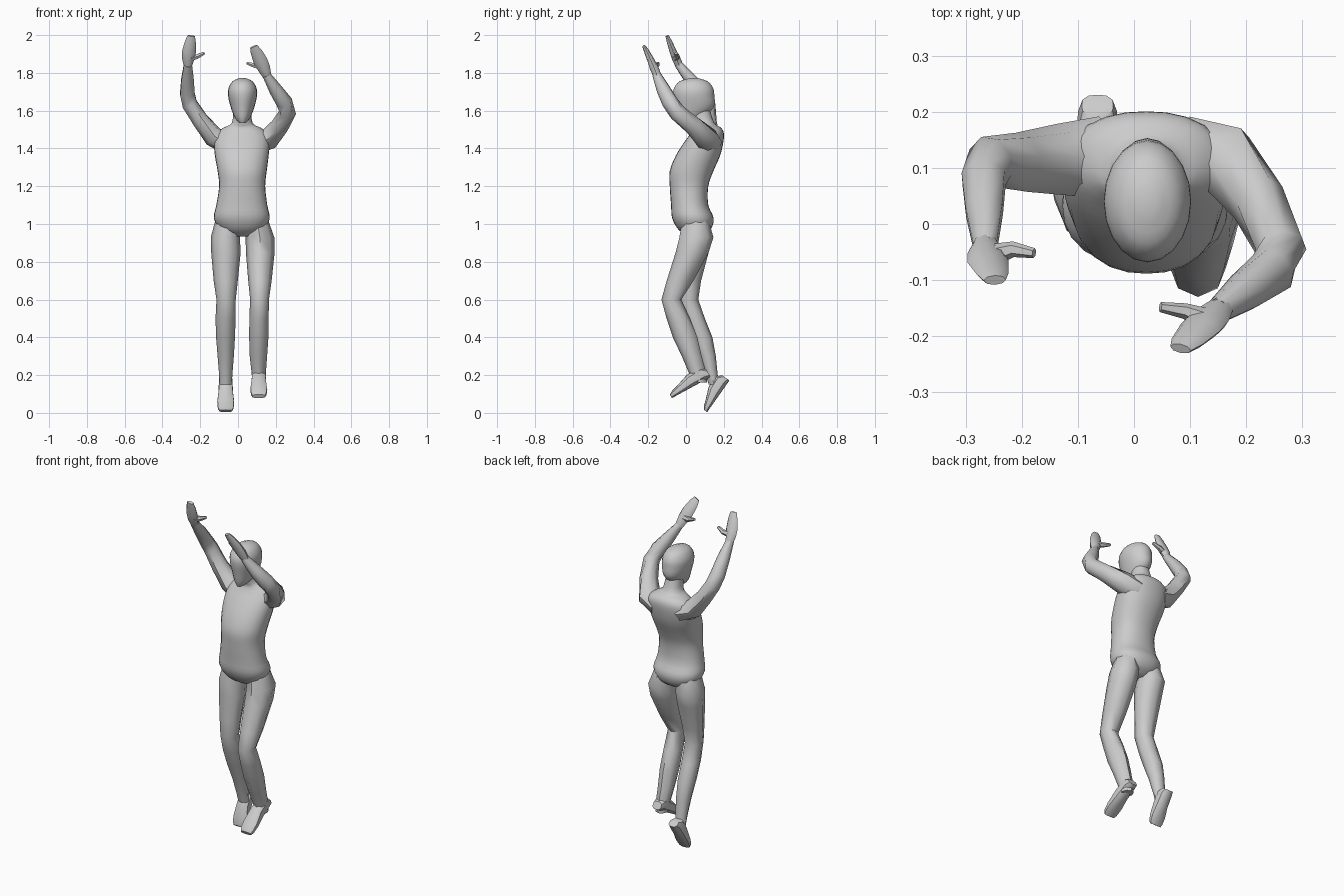
import bpy, bmesh, math
from mathutils import Vector

V = Vector


def loft(name, rings, sides=8, power=2.0, angle=50):
    """Skin a closed tube through rings of (centre, half-axis u, half-axis v)."""
    bm = bmesh.new()
    loops = []
    for c, u, v in rings:
        loop = []
        for i in range(sides):
            a = 2 * math.pi * i / sides
            ca, sa = math.cos(a), math.sin(a)
            k = (abs(ca) ** power + abs(sa) ** power) ** (-1 / power)
            loop.append(bm.verts.new(c + u * ca * k + v * sa * k))
        loops.append(loop)
    for a, b in zip(loops, loops[1:]):
        for i in range(sides):
            j = (i + 1) % sides
            bm.faces.new((a[i], a[j], b[j], b[i]))
    bm.faces.new(loops[0][::-1])
    bm.faces.new(loops[-1])
    bmesh.ops.recalc_face_normals(bm, faces=bm.faces)
    me = bpy.data.meshes.new(name)
    bm.to_mesh(me)
    bm.free()
    ob = bpy.data.objects.new(name, me)
    bpy.context.collection.objects.link(ob)
    bpy.ops.object.select_all(action='DESELECT')
    ob.select_set(True)
    bpy.context.view_layer.objects.active = ob
    bpy.ops.object.shade_smooth_by_angle(angle=math.radians(angle))
    return ob


def level(rows):
    """Horizontal rings from (z, centre x, half width, front y, back y)."""
    return [(V((cx, (f + b) / 2, z)), V((rx, 0, 0)), V((0, (b - f) / 2, 0)))
            for z, cx, rx, f, b in rows]


def refine(rows, n=3):
    """Catmull-Rom interpolation between profile rows."""
    out = []
    for i in range(len(rows) - 1):
        p = [rows[max(0, min(len(rows) - 1, i + k))] for k in (-1, 0, 1, 2)]
        for s in range(n):
            t = s / n
            out.append(tuple(0.5 * (2 * b + (c - a) * t + (2*a - 5*b + 4*c - d) * t*t
                                    + (3*b - a - 3*c + d) * t**3)
                             for a, b, c, d in zip(*p)))
    return out + [rows[-1]]


def along(rows, ref):
    """Rings square to a path of (x, y, z, half width along ref, half thickness)."""
    pts = [V(r[:3]) for r in rows]
    rings = []
    for i, r in enumerate(rows):
        t = (pts[min(i + 1, len(pts) - 1)] - pts[max(i - 1, 0)]).normalized()
        u = V(ref)
        u = (u - t * u.dot(t)).normalized()
        rings.append((pts[i], u * r[3], t.cross(u) * r[4]))
    return rings


# torso and neck
loft("torso", level(refine([
    (.935, .022, .05, .01, .08), (.97, .022, .115, -.04, .13),
    (1.03, .02, .148, -.073, .147), (1.10, .02, .135, -.079, .118),
    (1.20, .022, .122, -.086, .118), (1.28, .022, .13, -.086, .145),
    (1.36, .02, .142, -.055, .18), (1.43, .02, .147, -.012, .197),
    (1.48, .022, .135, .025, .2), (1.51, .022, .098, .04, .185),
    (1.535, .022, .055, .035, .15), (1.61, .022, .046, .02, .125)])),
    sides=24, power=2.25)

# head, narrowing to the chin
loft("head", level(refine([
    (1.535, .024, .018, -.035, .03), (1.565, .024, .042, -.047, .09),
    (1.62, .024, .063, -.058, .148), (1.68, .024, .077, -.068, .15),
    (1.72, .024, .074, -.063, .143), (1.755, .024, .053, -.035, .115),
    (1.772, .024, .018, .02, .065)])), sides=20)

# legs
loft("left_leg", level([
    (1.02, .10, .06, -.02, .12), (.93, .116, .076, -.035, .145),
    (.85, .118, .076, -.055, .12), (.70, .116, .062, -.102, .04),
    (.60, .114, .05, -.13, -.025), (.50, .111, .051, -.103, .022),
    (.40, .11, .051, -.07, .06), (.30, .108, .046, -.022, .083),
    (.20, .11, .037, .02, .11), (.16, .11, .034, .035, .11)]))
loft("right_leg", level([
    (1.02, -.055, .065, -.02, .12), (.93, -.067, .077, -.035, .145),
    (.85, -.064, .078, -.035, .12), (.70, -.065, .064, -.035, .08),
    (.60, -.063, .051, -.042, .065), (.50, -.066, .053, -.012, .10),
    (.40, -.066, .05, .025, .14), (.30, -.065, .043, .07, .158),
    (.20, -.065, .035, .105, .168), (.15, -.065, .033, .12, .175)]))


# feet, lofted from heel to toe above a tilted sole
def foot(name, x, heel, toe):
    h, t = V((x, *heel)), V((x, *toe))
    d = (t - h).normalized()
    n = V((1, 0, 0)).cross(d)
    n = n if n.z > 0 else -n
    rings = []
    for s, w, tall in ((0, .028, .045), (.12, .036, .075), (.45, .038, .07),
                       (.75, .045, .045), (.93, .042, .032), (1, .034, .022)):
        rings.append((h.lerp(t, s) + n * tall / 2, V((w, 0, 0)), n * tall / 2))
    loft(name, rings, sides=12, power=3.2, angle=40)


foot("left_foot", .11, (.13, .19), (-.075, .078))
foot("right_foot", -.065, (.23, .172), (.112, .004))

# arms: shoulder, elbow, wrist
X = (1, 0, 0)
Y = (0, 1, 0)
loft("left_arm", along([
    (.09, .12, 1.43, .072, .062), (.165, .11, 1.452, .068, .058),
    (.222, .038, 1.52, .054, .048), (.262, -.045, 1.59, .046, .046),
    (.245, -.085, 1.645, .044, .044), (.20, -.118, 1.71, .038, .036),
    (.15, -.155, 1.79, .024, .022)], Y))
loft("right_arm", along([
    (-.06, .12, 1.43, .072, .06), (-.13, .115, 1.462, .064, .055),
    (-.20, .11, 1.55, .054, .045), (-.256, .11, 1.635, .048, .043),
    (-.268, .08, 1.69, .04, .042), (-.267, .025, 1.765, .034, .036),
    (-.265, -.04, 1.845, .022, .023)], (-.5, 1, .3)))

# mitten hands and thumbs
loft("left_hand", along([
    (.155, -.15, 1.78, .023, .021), (.137, -.168, 1.825, .034, .023),
    (.118, -.185, 1.865, .038, .019), (.095, -.209, 1.915, .03, .014),
    (.083, -.222, 1.94, .02, .009)], X))
loft("right_hand", along([
    (-.265, -.035, 1.838, .022, .021), (-.264, -.052, 1.875, .033, .022),
    (-.26, -.067, 1.91, .037, .019), (-.252, -.088, 1.965, .029, .014),
    (-.248, -.1, 1.996, .02, .009)], X))
loft("left_thumb", along([
    (.13, -.17, 1.835, .02, .02), (.09, -.155, 1.838, .014, .014),
    (.047, -.148, 1.852, .009, .008)], Y), sides=6)
loft("right_thumb", along([
    (-.25, -.055, 1.88, .02, .02), (-.215, -.045, 1.887, .014, .014),
    (-.178, -.052, 1.905, .009, .008)], Y), sides=6)
